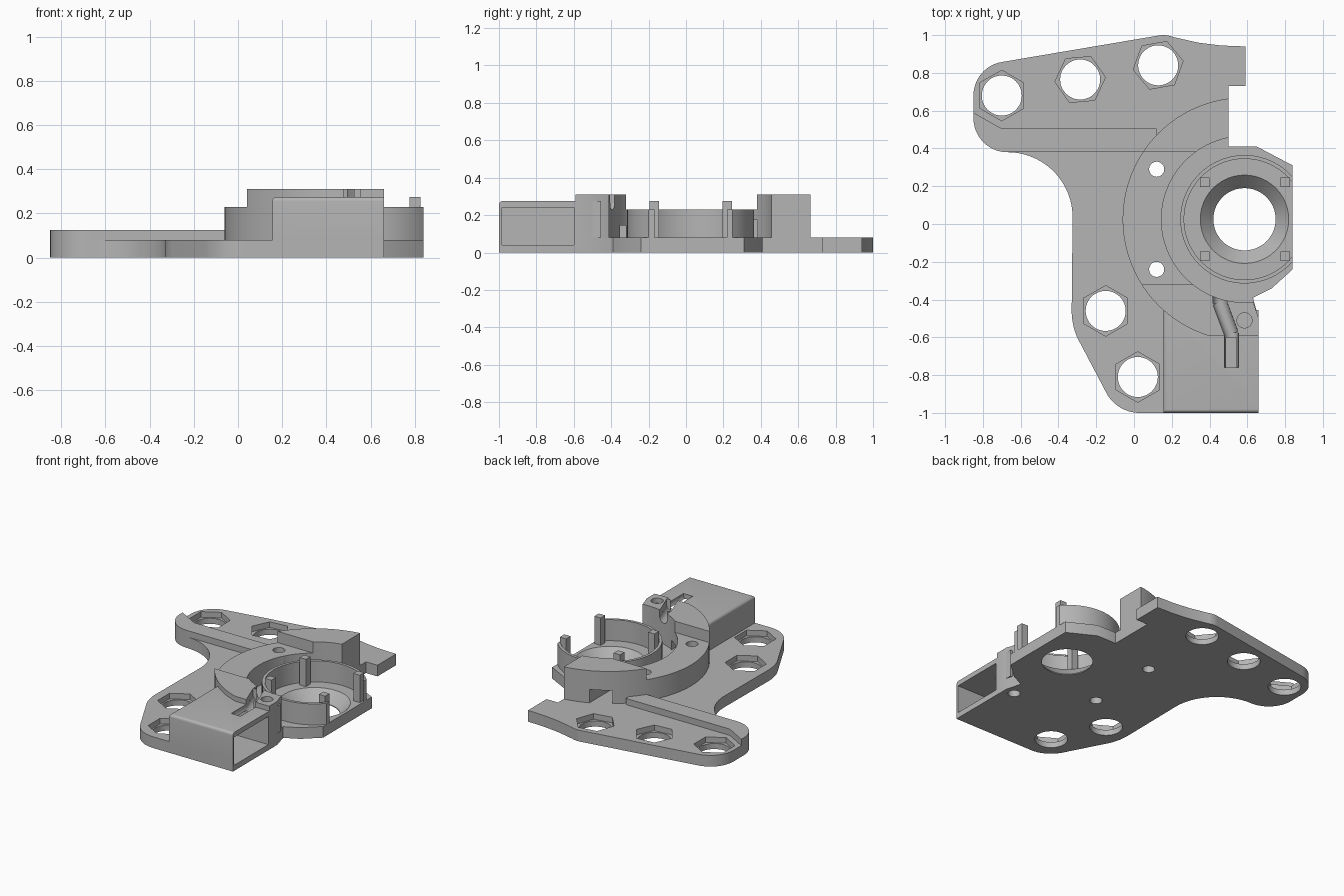
import bpy, bmesh, math
from mathutils import Vector

if "Cube" in bpy.data.objects:
    bpy.data.objects.remove(bpy.data.objects["Cube"])

GREY = bpy.data.materials.new("plain_grey")
GREY.use_nodes = True
GREY.diffuse_color = (0.46, 0.46, 0.46, 1)
GREY.node_tree.nodes["Principled BSDF"].inputs["Base Color"].default_value = GREY.diffuse_color

C = (0.585, 0.025)          # centre of the round seat
TOP = 0.08                  # top of the base plate


def arc(c, r, a0, a1, n=24):
    return [(c[0] + r * math.cos(math.radians(a0 + (a1 - a0) * i / n)),
             c[1] + r * math.sin(math.radians(a0 + (a1 - a0) * i / n))) for i in range(n + 1)]


def loft(name, low, high, z0, z1):
    """Solid between two matching outlines."""
    bm = bmesh.new()
    a = [bm.verts.new((x, y, z0)) for x, y in low]
    b = [bm.verts.new((x, y, z1)) for x, y in high]
    bm.faces.new(a)
    bm.faces.new(b)
    for i in range(len(a)):
        j = (i + 1) % len(a)
        bm.faces.new((a[i], a[j], b[j], b[i]))
    bmesh.ops.recalc_face_normals(bm, faces=bm.faces)
    mesh = bpy.data.meshes.new(name)
    bm.to_mesh(mesh)
    bm.free()
    mesh.materials.append(GREY)
    ob = bpy.data.objects.new(name, mesh)
    bpy.context.scene.collection.objects.link(ob)
    return ob


def prism(name, pts, z0, z1):
    return loft(name, pts, pts, z0, z1)


def block(name, x0, x1, y0, y1, z0, z1):
    return prism(name, [(x0, y0), (x1, y0), (x1, y1), (x0, y1)], z0, z1)


def disc(name, c, r, z0, z1, n=48, turn=0):
    return prism(name, arc(c, r, turn, turn + 360, n)[:-1], z0, z1)


def cut(ob, cutters):
    for c in cutters:
        m = ob.modifiers.new("cut", "BOOLEAN")
        m.operation, m.solver, m.object = "DIFFERENCE", "EXACT", c
    bpy.context.view_layer.update()
    ev = ob.evaluated_get(bpy.context.evaluated_depsgraph_get())
    mesh = bpy.data.meshes.new_from_object(ev)
    ob.modifiers.clear()
    ob.data = mesh


# Base plate outline
outline = [(0.59, 0.94), (0.59, 0.73), (0.5, 0.73), (0.5, 0.41), (0.65, 0.41), (0.84, 0.31),
           (0.84, -0.24), (0.73, -0.34), (0.63, -0.39), (0.66, -0.5), (0.66, -1)]
outline += arc((0.03, -0.8), 0.2, 270, 206, 12)
outline += arc((0.02, -0.46), 0.35, 204, 180, 8)
outline += arc((-0.67, 0.035), 0.345, 0, 90)
outline += arc((-0.67, 0.56), 0.18, 270, 180, 12)
outline += arc((-0.67, 0.68), 0.18, 180, 100, 12)
outline += arc((0.155, 0.86), 0.14, 100, 68, 8)
outline += [(0.26, 0.978), (0.34, 0.96), (0.46, 0.945)]
plate = prism("base_plate", outline, 0, TOP)

# Raised rib across the rear arm
rib = prism("arm_rib", [(-0.85, 0.59), (-0.7, 0.505), (0.12, 0.505), (0.12, 0.38)]
            + arc((-0.67, 0.56), 0.18, 270, 180, 12), TOP, 0.125)

# Curved wall around the seat: low middle, taller ends
R, r = 0.645, 0.44
wall_mid = prism("wall_middle", arc(C, R, 146.6, 212.3) + arc(C, r, 231.6, 126.2), TOP, 0.23)
wall_rear = prism("wall_rear", arc(C, R, 97.6, 146.6) + arc(C, r, 126.2, 101.1), TOP, 0.31)
wall_front = prism("wall_front", arc(C, R, 212.3, 252.8)
                   + [(0.66, -0.59), (0.66, -0.5)] + arc(C, r, 276, 231.6), TOP, 0.31)

# Connector housing with softened outer edges
housing = block("connector_housing", 0.155, 0.66, -1, -0.455, TOP, 0.275)
bm = bmesh.new()
bm.from_mesh(housing.data)
edges = []
for e in bm.edges:
    mid = (e.verts[0].co + e.verts[1].co) / 2
    hits = (mid.x < 0.16) + (mid.y < -0.99) + (mid.z > 0.27)
    if hits == 2 and mid.z > 0.27:
        edges.append(e)
bmesh.ops.bevel(bm, geom=edges, offset=0.02, segments=5, profile=0.5, affect="EDGES")
bm.to_mesh(housing.data)
bm.free()

# Round cup, open on the outer side, with four corner posts
cup = prism("seat_cup", arc(C, 0.34, 41.4, 318.6, 48) + arc(C, 0.32, 322.8, 37.2, 48), TOP, 0.23)
for sx, x in (("inner", 0.375), ("outer", 0.8)):
    for sy, y in (("front", -0.17), ("rear", 0.22)):
        block(f"post_{sx}_{sy}", x - 0.025, x + 0.025, y - 0.025, y + 0.025, TOP, 0.275)

# Cutters: bolt holes with nut pockets
plate_cuts = []
for x, y, turn in ((-0.7, 0.68, 30), (-0.285, 0.765, 5), (0.128, 0.84, 10),
                   (-0.15, -0.46, 30), (0.02, -0.81, 30)):
    plate_cuts += [disc("bolt", (x, y), 0.106, -0.1, 0.2),
                   disc("nut", (x, y), 0.134, 0.04, 0.2, 6, turn)]

# Cutters: tapered seat hole and small screw holes
ring = lambda k: arc(C, k, 0, 360, 48)[:-1]
plate_cuts += [loft("taper", ring(0.165), ring(0.235), 0.005, TOP + 0.001),
               disc("bore", C, 0.165, -0.1, 0.05)]
screws = [disc("screw", p, 0.04, -0.1, 0.5, 32) for p in ((0.12, 0.29), (0.12, -0.24), (0.585, -0.51))]

# Cutters: housing cavity and wire tunnels
cavity = block("cavity", 0.185, 0.8, -0.985, -0.6, 0.04, 0.24)
rear_tunnel = block("tunnel", 0.2, 0.33, 0.2, 0.75, 0.05, 0.175)
front_tunnel = block("tunnel", 0.25, 0.36, -0.62, -0.25, 0.05, 0.145)

# Cutters: bent wire groove with a round bottom
groove = []
path = [Vector(p) for p in ((0.455, -0.33), (0.455, -0.42), (0.515, -0.58), (0.515, -0.76))]
for a, b in zip(path, path[1:]):
    d = (b - a).normalized()
    side = Vector((-d.y, d.x)) * 0.037
    a2, b2 = a - d * 0.004, b
    slot = prism("slot", [a2 + side, b2 + side, b2 - side, a2 - side], 0.265, 0.4)
    rod = disc("rod", (0, 0), 0.0369, 0, (b2 - a2).length, 24)
    rod.rotation_mode = "QUATERNION"
    rod.rotation_quaternion = Vector((d.x, d.y, 0)).to_track_quat("Z", "Y")
    rod.location = (a2.x, a2.y, 0.265)
    groove += [slot, rod]
bpy.context.view_layer.update()

cutters = plate_cuts + screws + groove + [cavity, rear_tunnel, front_tunnel]
for c in cutters:
    c.hide_render = True
cut(plate, plate_cuts + screws + [cavity])
cut(wall_mid, screws[:2] + [rear_tunnel])
cut(wall_rear, [rear_tunnel])
cut(wall_front, [screws[2], front_tunnel] + groove)
cut(housing, [cavity, front_tunnel] + groove)
for c in cutters:
    bpy.data.objects.remove(c)

# Smooth curved sides, keep crisp edges
bpy.ops.object.select_all(action="DESELECT")
for ob in (plate, rib, wall_mid, wall_rear, wall_front, housing, cup):
    ob.select_set(True)
    bpy.context.view_layer.objects.active = ob
bpy.ops.object.shade_smooth_by_angle(angle=math.radians(30))
